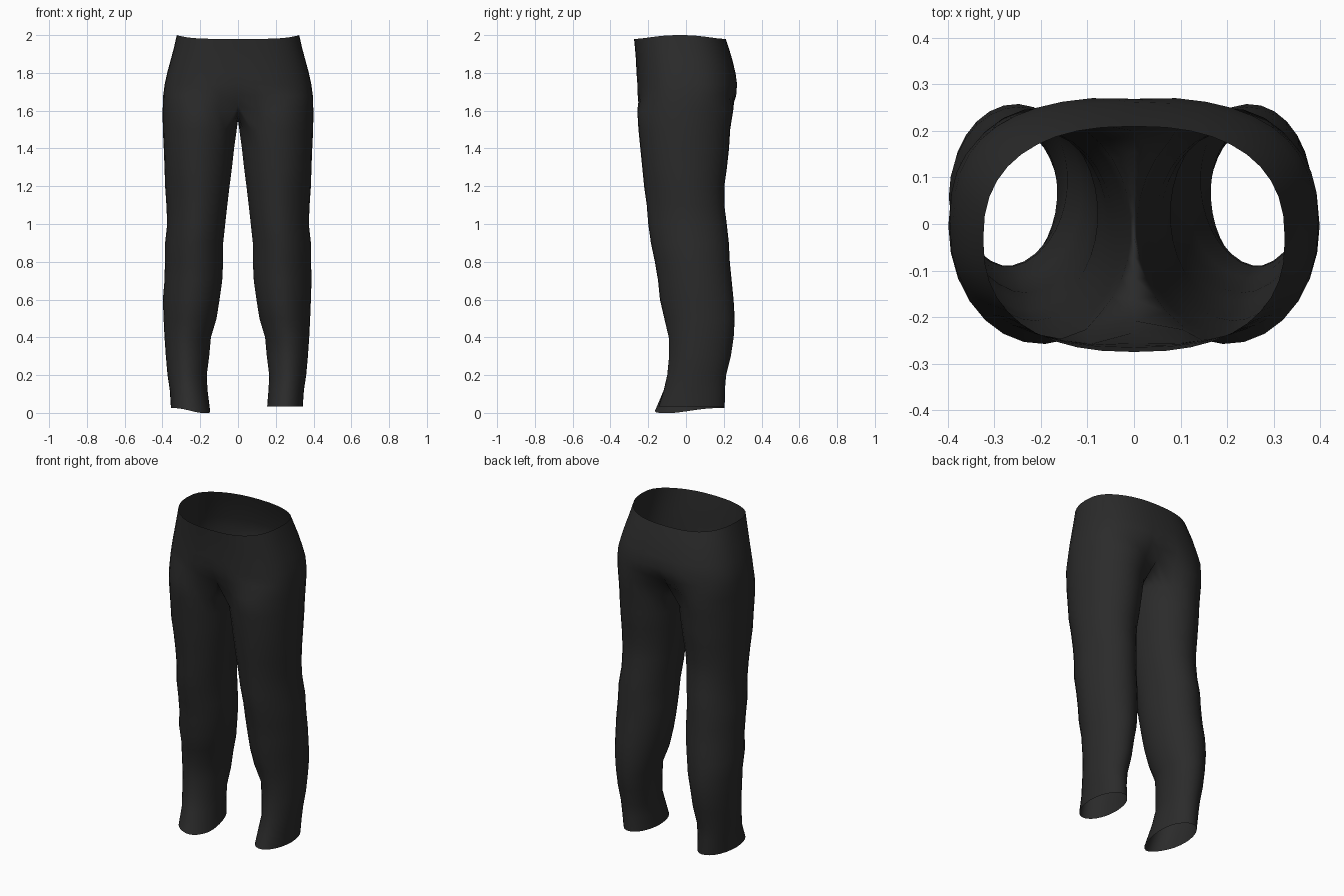
import bpy, bmesh, math

if "Cube" in bpy.data.objects:
    bpy.data.objects.remove(bpy.data.objects["Cube"])

N_OUT, N_IN = 20, 8          # segments on the outer arc, free points on the inner thigh
PHI = math.radians(42)       # how far the outer arc wraps round to the inner thigh

# Hip levels: z, half width, front y, back y, centre-seam dip, squareness
HIPS = [(1.98, .324, -.275, .210, 0, 2.4), (1.93, .340, -.270, .227, 0, 2.45),
        (1.87, .356, -.265, .245, 0, 2.5), (1.80, .375, -.262, .262, 0, 2.5),
        (1.74, .388, -.260, .273, .004, 2.55), (1.68, .396, -.258, .268, .025, 2.6)]
CROTCH = (1.60, .399, 0, -.258, .250)
# Leg levels: z, outer x, inner x, front y, back y
LEG = [(1.50, .398, .006, -.252, .234), (1.40, .393, .020, -.242, .228),
       (1.30, .389, .031, -.232, .217), (1.20, .386, .044, -.222, .203),
       (1.10, .379, .056, -.208, .203), (1.00, .375, .067, -.200, .216),
       (.90, .386, .078, -.186, .227), (.80, .387, .078, -.165, .232),
       (.70, .389, .083, -.148, .242), (.60, .386, .097, -.138, .252),
       (.50, .382, .113, -.115, .258), (.40, .377, .143, -.092, .252),
       (.30, .370, .152, -.090, .237), (.20, .361, .165, -.100, .212),
       (.12, .349, .161, -.118, .206), (.035, .343, .154, -.145, .205)]


def spow(v, p):
    """Signed power, used for squarish ovals."""
    return math.copysign(abs(v) ** (2 / p), v)


def oval(t, cx, a, cy, b, p):
    return cx + a * spow(math.cos(t), p), cy + b * spow(math.sin(t), p)


def leg_angles():
    span = math.pi + 2 * PHI
    out = [-span / 2 + span * i / N_OUT for i in range(N_OUT + 1)]
    rest = 2 * math.pi - span
    return out, [span / 2 + rest * (i + 1) / (N_IN + 1) for i in range(N_IN)]


def hip_ring(z, w, yf, yb, dip, p):
    pts = []
    for i in range(N_OUT + 1):
        t = -math.pi / 2 + math.pi * i / N_OUT
        x, y = oval(t, 0, w, (yf + yb) / 2, (yb - yf) / 2, p)
        if i in (0, N_OUT):
            x = 0
            y -= math.copysign(dip, y)
        rise = .02 * abs(math.cos(t)) ** 4 if z > 1.97 else 0   # waist rises at the sides
        pts.append((x, y, z + rise))
    return pts


def leg_ring(z, xo, xi, yf, yb):
    out, inn = leg_angles()
    skew = .12 if .15 < z < .45 else 0          # shin turns slightly outwards
    cx = (xo + xi) / 2
    ring = []
    for t in out + inn:
        front_outer = math.sin(t) < 0 < math.cos(t)
        p = 1.75 if front_outer and .15 < z < 1.25 else 2.0   # flatter front outer corner
        x, y = oval(t, cx, (xo - xi) / 2, (yf + yb) / 2, (yb - yf) / 2, p)
        ring.append((x, y - skew * (x - cx), z))
    return ring


def crotch_ring(z, xo, xi, yf, yb):
    pts = leg_ring(z, xo, xi, yf, yb)
    y0, y1 = pts[0][1] - .015, pts[N_OUT][1] + .015
    pts[0], pts[N_OUT] = (0, y0, 1.63), (0, y1, 1.63)
    for i in range(N_IN):                       # saddle curve between the legs
        y = y1 + (y0 - y1) * (i + 1) / (N_IN + 1)
        pts[N_OUT + 1 + i] = (0, y, 1.55 + .08 * (y / .2) ** 2)
    return pts


def build_half(bm, side):
    rings = [hip_ring(*h) for h in HIPS] + [crotch_ring(*CROTCH)]
    for z, xo, xi, yf, yb in LEG:
        if side < 0 and z < .7:                 # left trouser leg is slightly wider
            xo += .012
        ring = leg_ring(z, xo, xi, yf - (.02 if side < 0 and z < .1 else 0), yb)
        if z < .1 and side < 0:                 # left hem droops at the inner front corner
            cx, cy = (xo + xi) / 2, (yf + yb) / 2
            droop = []
            for x, y, h in ring:
                k = max(0, (cx - x) / .1 + (cy - y) / .18) / 1.5
                droop.append((x - .012 * k * k, y, max(0, h - .01 - .028 * k * k)))
            ring = droop
        rings.append(ring)
    rows = [[bm.verts.new((side * x, y, z)) for x, y, z in r] for r in rings]
    for up, low in zip(rows, rows[1:]):
        n = len(up)
        closed = n > N_OUT + 1
        for i in range(n if closed else n - 1):
            j = (i + 1) % n
            quad = [up[i], low[i], low[j], up[j]]
            bm.faces.new(quad if side > 0 else quad[::-1])


# Trousers: one open cloth shell, both halves welded on the centre seam
bm = bmesh.new()
for side in (1, -1):
    build_half(bm, side)
bmesh.ops.remove_doubles(bm, verts=bm.verts[:], dist=.0005)
bmesh.ops.recalc_face_normals(bm, faces=bm.faces[:])
for f in bm.faces:
    f.smooth = True
mesh = bpy.data.meshes.new("trousers")
bm.to_mesh(mesh)
bm.free()
trousers = bpy.data.objects.new("trousers", mesh)
bpy.context.collection.objects.link(trousers)

# Dark cloth
cloth = bpy.data.materials.new("charcoal cloth")
cloth.diffuse_color = (.024, .024, .024, 1)
cloth.use_nodes = True
cloth.node_tree.nodes["Principled BSDF"].inputs["Base Color"].default_value = cloth.diffuse_color
mesh.materials.append(cloth)
